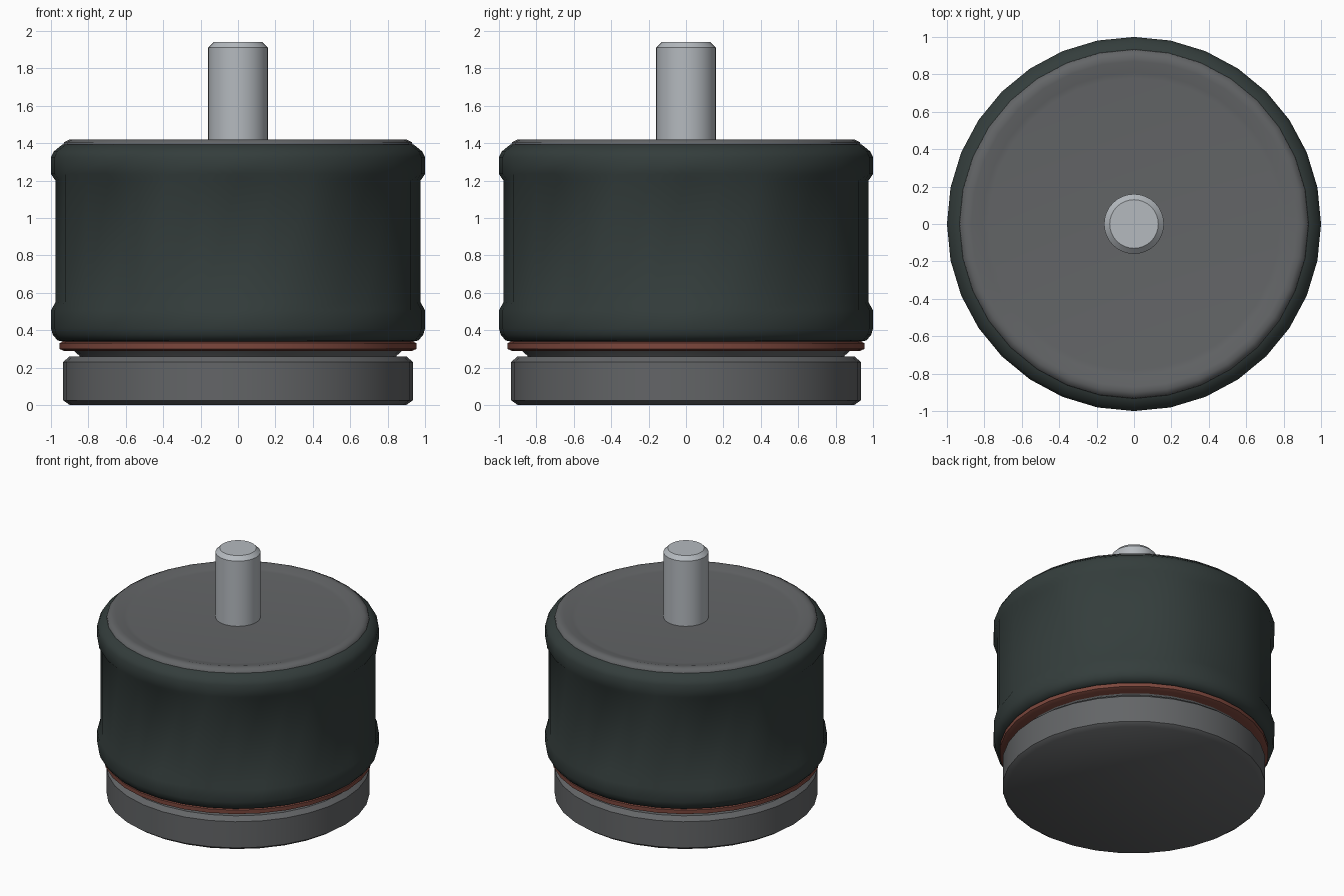
import bpy, bmesh
from math import cos, sin, pi, radians

cube = bpy.data.objects.get("Cube")
if cube:
    bpy.data.objects.remove(cube, do_unlink=True)

SIDES = 32


def material(name, rgb):
    m = bpy.data.materials.new(name)
    m.use_nodes = True
    m.diffuse_color = (*rgb, 1)
    bsdf = m.node_tree.nodes["Principled BSDF"]
    bsdf.inputs["Base Color"].default_value = (*rgb, 1)
    bsdf.inputs["Roughness"].default_value = 0.5
    return m


def lathe(name, profile, mat, sharp=40, shape=None):
    """Turn a (radius, height) profile around z and cap both ends."""
    bm = bmesh.new()
    rings = []
    for r, z in profile:
        ring = []
        for i in range(SIDES):
            a = 2 * pi * i / SIDES
            rad = shape(r, z, i) if shape else r
            ring.append(bm.verts.new((rad * cos(a), rad * sin(a), z)))
        rings.append(ring)
    for low, high in zip(rings, rings[1:]):
        for i in range(SIDES):
            j = (i + 1) % SIDES
            bm.faces.new((low[i], low[j], high[j], high[i]))
    bm.faces.new(rings[0][::-1])
    bm.faces.new(rings[-1])
    mesh = bpy.data.meshes.new(name)
    bm.to_mesh(mesh)
    bm.free()
    mesh.materials.append(mat)
    ob = bpy.data.objects.new(name, mesh)
    bpy.context.collection.objects.link(ob)
    bpy.ops.object.select_all(action='DESELECT')
    ob.select_set(True)
    bpy.context.view_layer.objects.active = ob
    bpy.ops.object.shade_smooth_by_angle(angle=radians(sharp))
    return ob


gray = material("mid gray metal", (0.125, 0.13, 0.135))
green = material("dark green gray", (0.034, 0.047, 0.045))
copper = material("copper red", (0.20, 0.062, 0.045))
steel = material("light steel", (0.46, 0.49, 0.52))

# Base disc and the narrow neck above it
lathe("base_disc", [(0.9, 0), (0.935, 0.025), (0.935, 0.23), (0.9, 0.26)], gray)
lathe("neck", [(0.83, 0.24), (0.85, 0.265), (0.89, 0.3)], gray)

# Copper ring under the body
lathe("copper_ring", [(0.93, 0.288), (0.955, 0.3), (0.955, 0.33), (0.93, 0.342)], copper)


# Body: rounded shoulders and eight shallow grip panels parted by thin ribs
def grip(r, z, i):
    return 1.0 if r == 0.976 and i % 4 == 2 else r


lathe("body", [(0.93, 0.338), (0.965, 0.345), (0.99, 0.375), (1, 0.41), (1, 0.505),
               (0.976, 0.55), (0.976, 1.2), (1, 1.235), (1, 1.325), (0.985, 1.355),
               (0.94, 1.392), (0.9, 1.395)], green, 40, grip)

# Lid with a raised rim
lathe("lid", [(0.935, 1.385), (0.93, 1.405), (0.9, 1.42), (0.87, 1.42),
              (0.81, 1.403), (0.78, 1.4)], gray, 50)

# Shaft with a chamfered tip
lathe("shaft", [(0.16, 1.38), (0.16, 1.91), (0.13, 1.94)], steel, 35)
